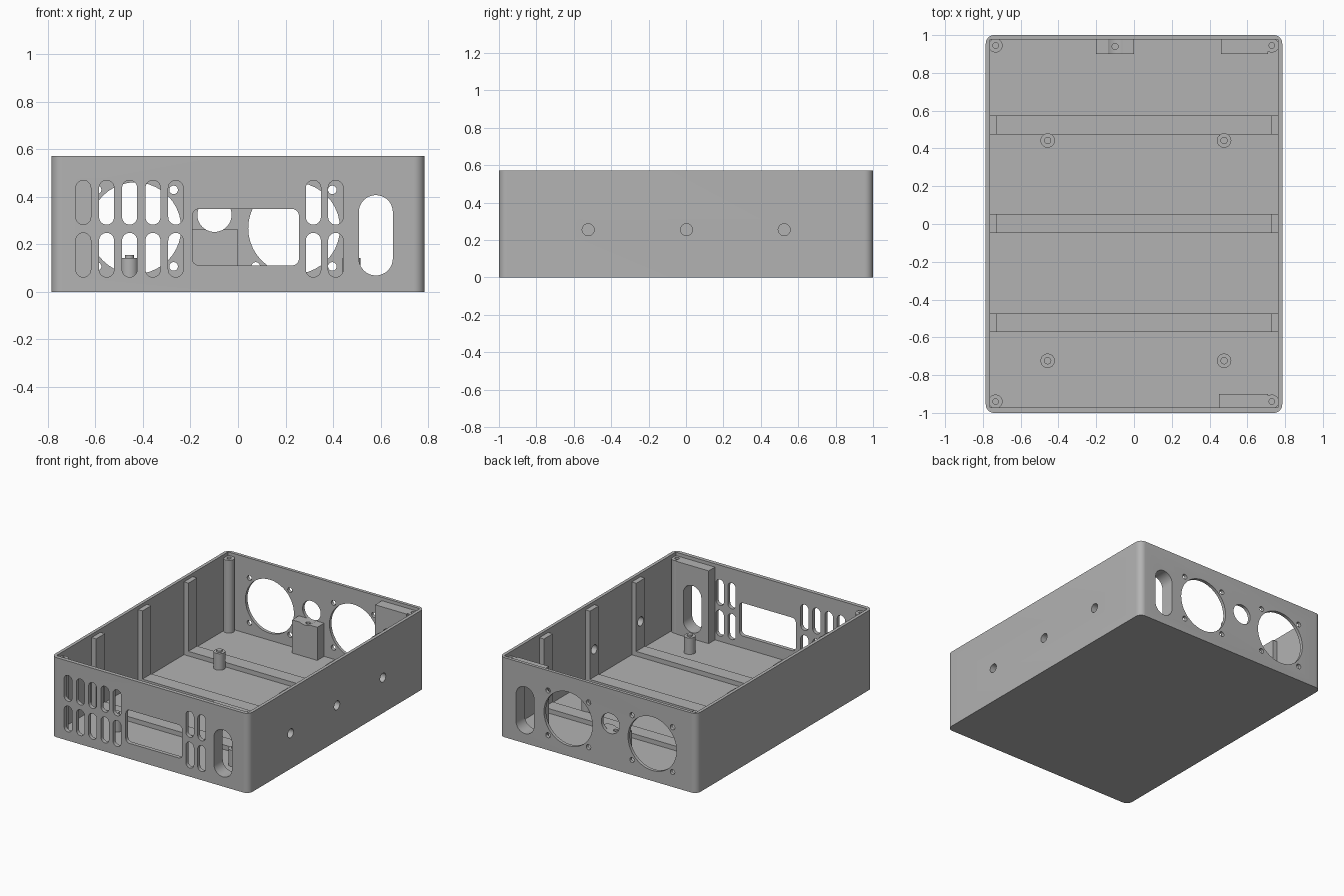
import bpy, bmesh, math

cube = bpy.data.objects.get("Cube")
if cube:
    bpy.data.objects.remove(cube, do_unlink=True)

# Single grey plastic
grey = bpy.data.materials.new("grey_plastic")
grey.use_nodes = True
grey.diffuse_color = (0.45, 0.45, 0.45, 1)
grey.node_tree.nodes["Principled BSDF"].inputs["Base Color"].default_value = (0.45, 0.45, 0.45, 1)

AXES = {
    "x": lambda u, v, d: (d, u, v),
    "y": lambda u, v, d: (u, d, v),
    "z": lambda u, v, d: (u, v, d),
}


def rounded(u, v, w, h, r, n=10):
    """Rounded rectangle profile centred on (u, v)."""
    pts = []
    for k, (su, sv) in enumerate([(1, 1), (-1, 1), (-1, -1), (1, -1)]):
        for i in range(n + 1):
            a = math.radians(90) * (k + i / n)
            p = (u + su * (w / 2 - r) + r * math.cos(a), v + sv * (h / 2 - r) + r * math.sin(a))
            if not pts or math.dist(p, pts[-1]) > 1e-5:
                pts.append(p)
    if math.dist(pts[0], pts[-1]) < 1e-5:
        pts.pop()
    return pts


def circle(u, v, r):
    return rounded(u, v, 2 * r, 2 * r, r)


def rect(u0, u1, v0, v1):
    return [(u0, v0), (u1, v0), (u1, v1), (u0, v1)]


def solid(name, prisms):
    """Object made of prisms, each (profile, axis, start, end)."""
    bm = bmesh.new()
    for profile, axis, d0, d1 in prisms:
        place = AXES[axis]
        low = [bm.verts.new(place(u, v, d0)) for u, v in profile]
        high = [bm.verts.new(place(u, v, d1)) for u, v in profile]
        bm.faces.new(low)
        bm.faces.new(high)
        for i in range(len(low)):
            j = (i + 1) % len(low)
            bm.faces.new((low[i], low[j], high[j], high[i]))
    bmesh.ops.recalc_face_normals(bm, faces=bm.faces)
    mesh = bpy.data.meshes.new(name)
    bm.to_mesh(mesh)
    bm.free()
    mesh.materials.append(grey)
    obj = bpy.data.objects.new(name, mesh)
    bpy.context.collection.objects.link(obj)
    return obj


def activate(obj):
    bpy.ops.object.select_all(action="DESELECT")
    obj.select_set(True)
    bpy.context.view_layer.objects.active = obj


def cut(obj, prisms):
    cutter = solid("cutter", prisms)
    cutter.hide_render = True
    activate(obj)
    mod = obj.modifiers.new("cut", "BOOLEAN")
    mod.operation = "DIFFERENCE"
    mod.solver = "EXACT"
    mod.object = cutter
    bpy.ops.object.modifier_apply(modifier=mod.name)
    bpy.data.objects.remove(cutter, do_unlink=True)


def finish(obj):
    activate(obj)
    bpy.ops.object.shade_smooth_by_angle(angle=math.radians(30))


W, H = 0.785, 0.572          # half width, height
IN_X, FRONT, BACK = 0.762, -0.972, 0.977
FLOOR, SEAT = 0.025, 0.548   # floor top, lid seat height
RIB_Y = (-0.523, 0.003, 0.525)

# Openings in the front panel
handle = rounded(0.58, 0.238, 0.143, 0.338, 0.0715)
front_cuts = [(handle, "y", -1.1, -0.8),
              (rounded(0.032, 0.23, 0.449, 0.238, 0.03), "y", -1.1, -0.8)]
for x in (-0.651, -0.553, -0.456, -0.358, -0.262, 0.317, 0.411):
    for z in (0.155, 0.376):
        front_cuts.append((rounded(x, z, 0.063, 0.186, 0.0315), "y", -1.1, -0.8))

# Openings in the back panel: fans with screw holes, socket, handle slot
back_cuts = [(handle, "y", 0.8, 1.1), (circle(-0.099, 0.324, 0.072), "y", 0.8, 1.1)]
for x in (-0.432, 0.236):
    back_cuts.append((circle(x, 0.268, 0.193), "y", 0.8, 1.1))
    for sx in (-1, 1):
        for sz in (-1, 1):
            back_cuts.append((circle(x + sx * 0.161, 0.268 + sz * 0.161, 0.018), "y", 0.8, 1.1))

# Holes in the left side wall
side_cuts = [(circle(y, 0.255, 0.032), "x", 0.6, 0.9) for y in RIB_Y]

# Case shell
shell = solid("case_shell", [(rounded(0, 0, 2 * W, 2, 0.045), "z", 0, H)])
cut(shell, [(rect(-IN_X, IN_X, FRONT, BACK), "z", FLOOR, H + 0.1)])
cut(shell, front_cuts + back_cuts + side_cuts)
finish(shell)

# Stiffening ribs across the floor and up both walls
for y, label in zip(RIB_Y, ("front", "middle", "back")):
    y0, y1 = y - 0.05, y + 0.05
    finish(solid(label + "_floor_rib", [(rect(-IN_X, IN_X, y0, y1), "z", FLOOR - 0.005, 0.058)]))
    for s, side in ((1, "left"), (-1, "right")):
        xs = sorted((s * 0.727, s * (IN_X + 0.005)))
        rib = solid(f"{label}_{side}_wall_rib", [(rect(xs[0], xs[1], y0, y1), "z", FLOOR, SEAT)])
        if s > 0:
            cut(rib, side_cuts)
        finish(rib)

# Corner lid posts with screw holes
for x, xs in ((-0.733, "right"), (0.73, "left")):
    for y, ys in ((-0.94, "front"), (0.945, "back")):
        post = solid(f"{ys}_{xs}_lid_post", [(circle(x, y, 0.037), "z", FLOOR - 0.005, SEAT)])
        cut(post, [(circle(x, y, 0.015), "z", 0.35, 0.7)])
        finish(post)

# Thick blocks around the slots
front_block = solid("front_slot_block", [(rect(0.45, 0.71, FRONT - 0.004, -0.9), "z", FLOOR - 0.005, SEAT)])
cut(front_block, front_cuts[:1])
finish(front_block)
back_block = solid("back_slot_block", [(rect(0.46, 0.71, 0.9, BACK + 0.004), "z", FLOOR - 0.005, SEAT)])
cut(back_block, back_cuts[:1])
finish(back_block)

# Low mounting block below the socket
mount = solid("socket_mount_block", [(rect(-0.2, 0, 0.9, BACK + 0.004), "z", FLOOR - 0.005, 0.263)])
cut(mount, back_cuts[1:2])
cut(mount, [(circle(-0.1, 0.94, 0.016), "z", 0.13, 0.4)])
finish(mount)

# Board standoffs with locating pins
for x, xs in ((-0.457, "right"), (0.477, "left")):
    for y, ys in ((-0.724, "front"), (0.442, "back")):
        finish(solid(f"{ys}_{xs}_standoff", [(circle(x, y, 0.038), "z", FLOOR - 0.005, 0.143)]))
        finish(solid(f"{ys}_{xs}_pin", [(circle(x, y, 0.019), "z", 0.14, 0.155)]))
